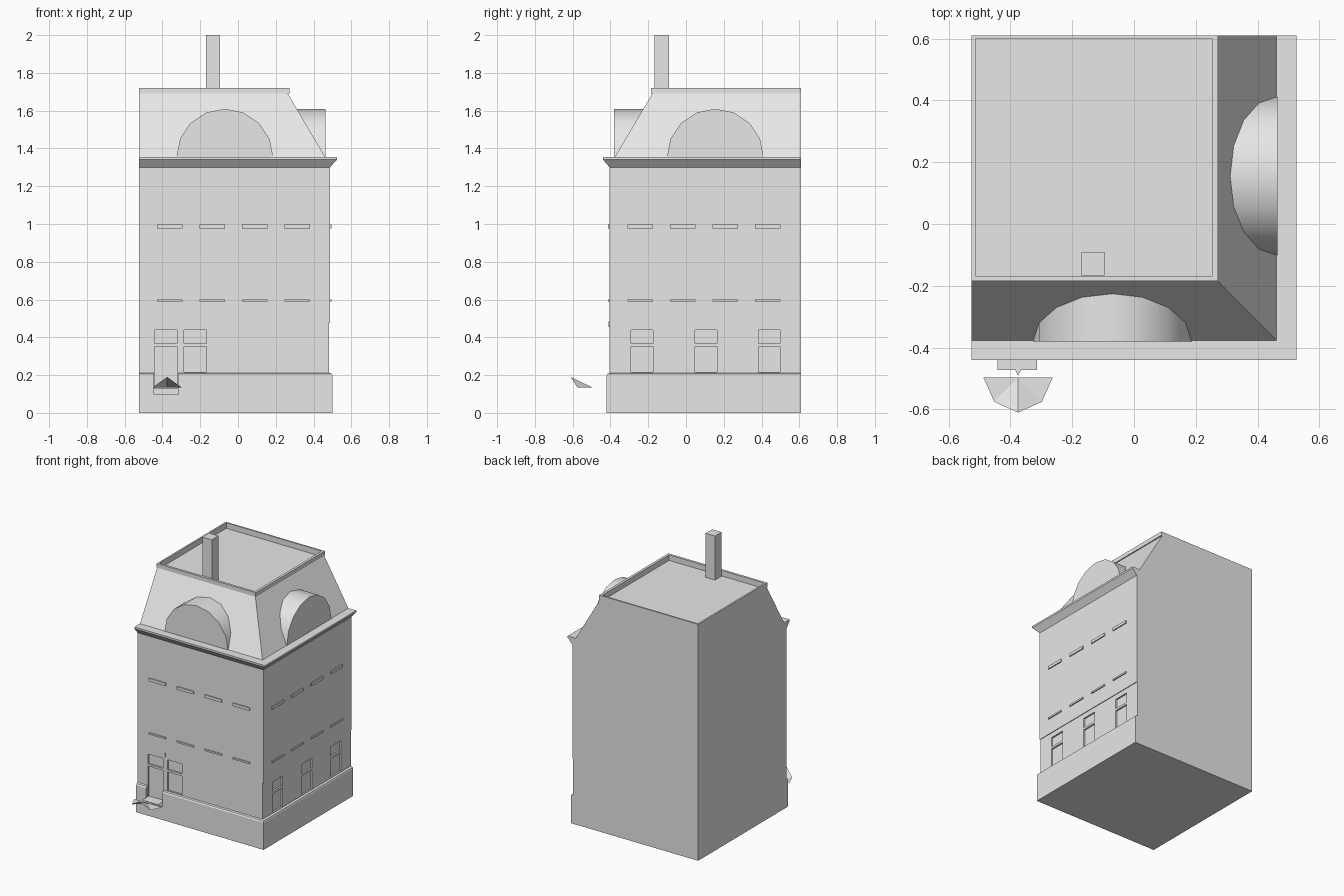
import bpy
import math

if "Cube" in bpy.data.objects:
    bpy.data.objects.remove(bpy.data.objects["Cube"])

X0, X1, Y0, Y1 = -0.525, 0.487, -0.405, 0.61   # wall extents
stone = bpy.data.materials.new("pale_grey_stone")
stone.diffuse_color = (0.8, 0.8, 0.8, 1)
stone.use_nodes = True
stone.node_tree.nodes["Principled BSDF"].inputs["Base Color"].default_value = stone.diffuse_color


def make(name, verts, faces):
    me = bpy.data.meshes.new(name)
    me.from_pydata(verts, [], faces)
    me.materials.append(stone)
    ob = bpy.data.objects.new(name, me)
    bpy.context.collection.objects.link(ob)
    return ob


def stack(name, levels):
    """Solid of rectangular rings; left and back stay flush unless inset.
    Each level is (right x, front y, z, inset of left and back)."""
    v, f = [], []
    for x, y, z, i in levels:
        v += [(X0 + i, y, z), (x, y, z), (x, Y1 - i, z), (X0 + i, Y1 - i, z)]
    for k in range(len(levels) - 1):
        for j in range(4):
            a, b = 4 * k + j, 4 * k + (j + 1) % 4
            f.append((a, b, b + 4, a + 4))
    n = len(v)
    f += [(3, 2, 1, 0), (n - 4, n - 3, n - 2, n - 1)]
    return make(name, v, f)


def boxes(name, specs):
    """One mesh of boxes, each (x0, x1, y0, y1, z0, z1)."""
    v, f = [], []
    for a, b, c, d, e, g in specs:
        n = len(v)
        v += [(x, y, z) for z in (e, g) for x, y in ((a, c), (b, c), (b, d), (a, d))]
        f += [tuple(n + i for i in q) for q in
              ((3, 2, 1, 0), (4, 5, 6, 7), (0, 1, 5, 4), (1, 2, 6, 5), (2, 3, 7, 6), (3, 0, 4, 7))]
    return make(name, v, f)


def cut(ob, name, specs):
    c = boxes(name, specs)
    c.hide_render = True
    c.display_type = 'WIRE'
    c.hide_set(True)
    m = ob.modifiers.new("cut", 'BOOLEAN')
    m.operation, m.solver, m.object = 'DIFFERENCE', 'EXACT', c


# Walls, ground floor slightly set back on the right side
XG = X1 - 0.005
walls = stack("walls", [(XG, Y0, 0, 0), (XG, Y0, 0.475, 0),
                        (X1, Y0, 0.475, 0), (X1, Y0, 1.31, 0)])

# Door and ground floor window recesses with flush crossbars
D = 0.012
openings, bars = [], []
for a, b, z0 in ((-0.442, -0.322, 0.13), (-0.285, -0.167, 0.216)):
    openings.append((a, b, Y0 - 0.05, Y0 + D, z0, 0.44))
    bars.append((a, b, Y0, Y0 + D + 0.01, 0.352, 0.368))
for a in (-0.29, 0.048, 0.383):
    openings.append((XG - D, XG + 0.05, a, a + 0.115, 0.216, 0.44))
    bars.append((XG - D - 0.01, XG, a, a + 0.115, 0.352, 0.368))
cut(walls, "opening_cutter", openings)
boxes("window_crossbars", bars)

# Plinth with chamfered top and a notch in front of the door
plinth = stack("plinth", [(0.5, -0.42, 0, 0), (0.5, -0.42, 0.197, 0),
                          (0.496, -0.415, 0.207, 0), (0.484, -0.404, 0.212, 0)])
cut(plinth, "door_notch_cutter", [(-0.445, -0.315, -0.6, -0.39, 0.097, 0.4)])
boxes("door_step", [(-0.442, -0.317, -0.412, -0.393, 0.09, 0.13)])

# Window sills on the upper floors
sills = []
for z0, z1 in ((0.589, 0.601), (0.976, 0.997)):
    for i in range(4):
        x, y = -0.43 + 0.225 * i, -0.31 + 0.225 * i
        sills.append((x, x + 0.135, Y0 - 0.008, Y0 + 0.01, z0, z1))
        sills.append((X1 - 0.01, X1 + 0.008, y, y + 0.135, z0, z1))
boxes("window_sills", sills)

# Cornice
stack("cornice", [(X1, Y0, 1.30, 0), (0.52, -0.436, 1.337, 0), (0.525, -0.44, 1.342, 0),
                  (0.525, -0.44, 1.355, 0)])

# Mansard roof with parapet and sunken flat top
stack("mansard_roof", [(0.464, -0.38, 1.35, 0), (0.264, -0.178, 1.69, 0),
                       (0.272, -0.185, 1.69, 0), (0.272, -0.185, 1.72, 0),
                       (0.254, -0.168, 1.72, 0.012), (0.254, -0.168, 1.68, 0.012)])

# Chimney
boxes("chimney", [(-0.17, -0.095, -0.166, -0.09, 1.67, 2.0)])


# Half-round dormers, eight sides each
def dormer(name, place):
    v = []
    for depth in (0, 0.185):
        for i in range(9):
            a = math.pi * i / 8
            v.append(place(0.256 * math.cos(a), depth, 1.354 + 0.256 * math.sin(a)))
    f = [(i, i + 1, i + 10, i + 9) for i in range(8)] + [(8, 0, 9, 17)]
    f += [tuple(range(8, -1, -1)), tuple(range(9, 18))]
    ob = make(name, v, f)
    bpy.ops.object.select_all(action='DESELECT')
    ob.select_set(True)
    bpy.context.view_layer.objects.active = ob
    bpy.ops.object.shade_smooth_by_angle(angle=math.radians(30))


dormer("front_dormer", lambda u, d, z: (-0.07 + u, -0.38 + d, z))
dormer("right_dormer", lambda u, d, z: (0.464 - d, 0.155 + u, z))

# Thin folded canopy floating in front of the door
C = -0.375
make("canopy", [(C, -0.497, 0.135), (C - 0.112, -0.497, 0.135), (C - 0.077, -0.575, 0.135),
                (C, -0.61, 0.19), (C + 0.077, -0.575, 0.135), (C + 0.112, -0.497, 0.135)],
     [(0, 1, 2), (0, 2, 3), (0, 3, 4), (0, 4, 5)])
make("canopy_back", [(C - 0.067, -0.472, 0.13), (C + 0.062, -0.472, 0.13),
                     (C + 0.062, -0.405, 0.13), (C - 0.067, -0.405, 0.13)], [(3, 2, 1, 0)])
make("canopy_spike", [(C - 0.008, -0.41, 0.133), (C - 0.008, -0.475, 0.133), (C, -0.491, 0.133),
                      (C + 0.008, -0.475, 0.133), (C + 0.008, -0.41, 0.133)], [(0, 1, 2, 3, 4)])

# Small wall fitting beside the door
boxes("wall_fitting", [(-0.309, -0.301, Y0 - 0.006, Y0 + 0.005, 0.455, 0.485)])

# Outward normals for every solid
import bmesh
for ob in bpy.data.objects:
    if ob.name not in ("canopy", "canopy_back", "canopy_spike"):
        bm = bmesh.new()
        bm.from_mesh(ob.data)
        bmesh.ops.recalc_face_normals(bm, faces=bm.faces)
        bm.to_mesh(ob.data)
        bm.free()
